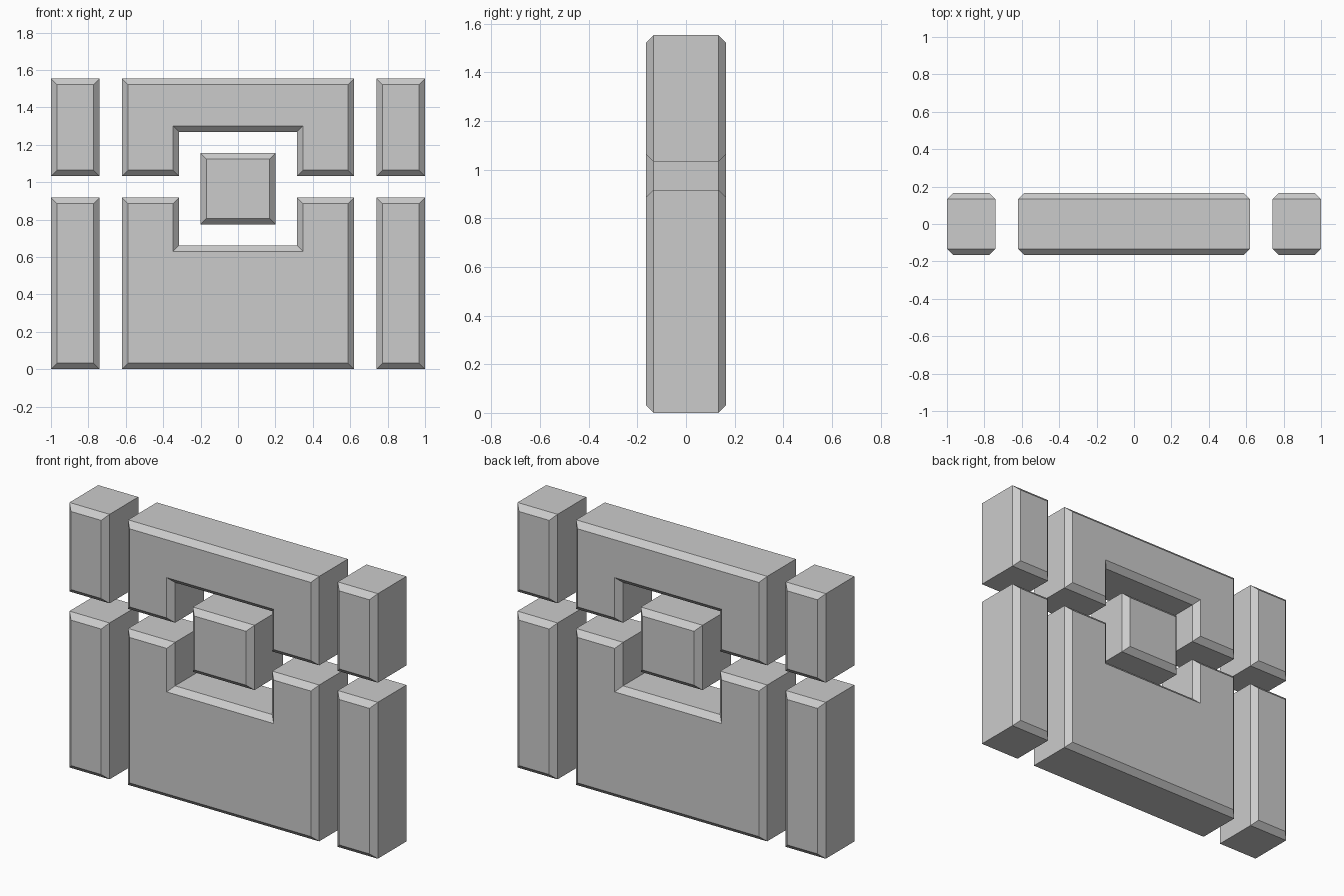
import bpy
import bmesh

cube = bpy.data.objects.get("Cube")
if cube:
    bpy.data.objects.remove(cube, do_unlink=True)

HALF_DEPTH = 0.165
CHAMFER = 0.032
TOP, UPPER, LOWER = 1.554, 1.032, 0.917   # height and the horizontal gap

grey = bpy.data.materials.new("plain grey")
colour = (0.6, 0.6, 0.6, 1)
grey.diffuse_color = colour
grey.use_nodes = True
grey.node_tree.nodes["Principled BSDF"].inputs["Base Color"].default_value = colour


def slab(name, outline):
    """Extrude an x-z outline along y and chamfer its front and back rims."""
    bm = bmesh.new()
    front = bm.faces.new([bm.verts.new((x, -HALF_DEPTH, z)) for x, z in outline])
    back = bmesh.ops.extrude_face_region(bm, geom=[front], use_keep_orig=True)["geom"]
    moved = [v for v in back if isinstance(v, bmesh.types.BMVert)]
    bmesh.ops.translate(bm, verts=moved, vec=(0, 2 * HALF_DEPTH, 0))
    bmesh.ops.recalc_face_normals(bm, faces=bm.faces[:])
    rims = [e for e in bm.edges if abs(e.verts[0].co.y - e.verts[1].co.y) < 0.001]
    bmesh.ops.bevel(bm, geom=rims, offset=CHAMFER, offset_type='OFFSET',
                    segments=1, profile=0.5, affect='EDGES')
    bmesh.ops.recalc_face_normals(bm, faces=bm.faces[:])
    mesh = bpy.data.meshes.new(name)
    bm.to_mesh(mesh)
    bm.free()
    mesh.materials.append(grey)
    bpy.context.collection.objects.link(bpy.data.objects.new(name, mesh))


def box(x0, x1, z0, z1):
    return [(x0, z0), (x1, z0), (x1, z1), (x0, z1)]


def notched(half, notch, far, near, floor):
    """Symmetric U outline: flat far edge, notch cut from near edge to floor."""
    right = [(half, far), (half, near), (notch, near), (notch, floor)]
    return right + [(-x, z) for x, z in reversed(right)]


# Central panels with notches facing each other
slab("upper_panel", notched(0.62, 0.315, TOP, UPPER, 1.268))
slab("lower_panel", notched(0.62, 0.315, 0, LOWER, 0.662))

# Floating block in the middle
slab("centre_block", box(-0.2, 0.2, 0.775, 1.155))

# Side bars on both sides
for side, x0, x1 in (("left", 0.74, 1), ("right", -1, -0.74)):
    slab(side + "_upper_bar", box(x0, x1, UPPER, TOP))
    slab(side + "_lower_bar", box(x0, x1, 0, LOWER))
